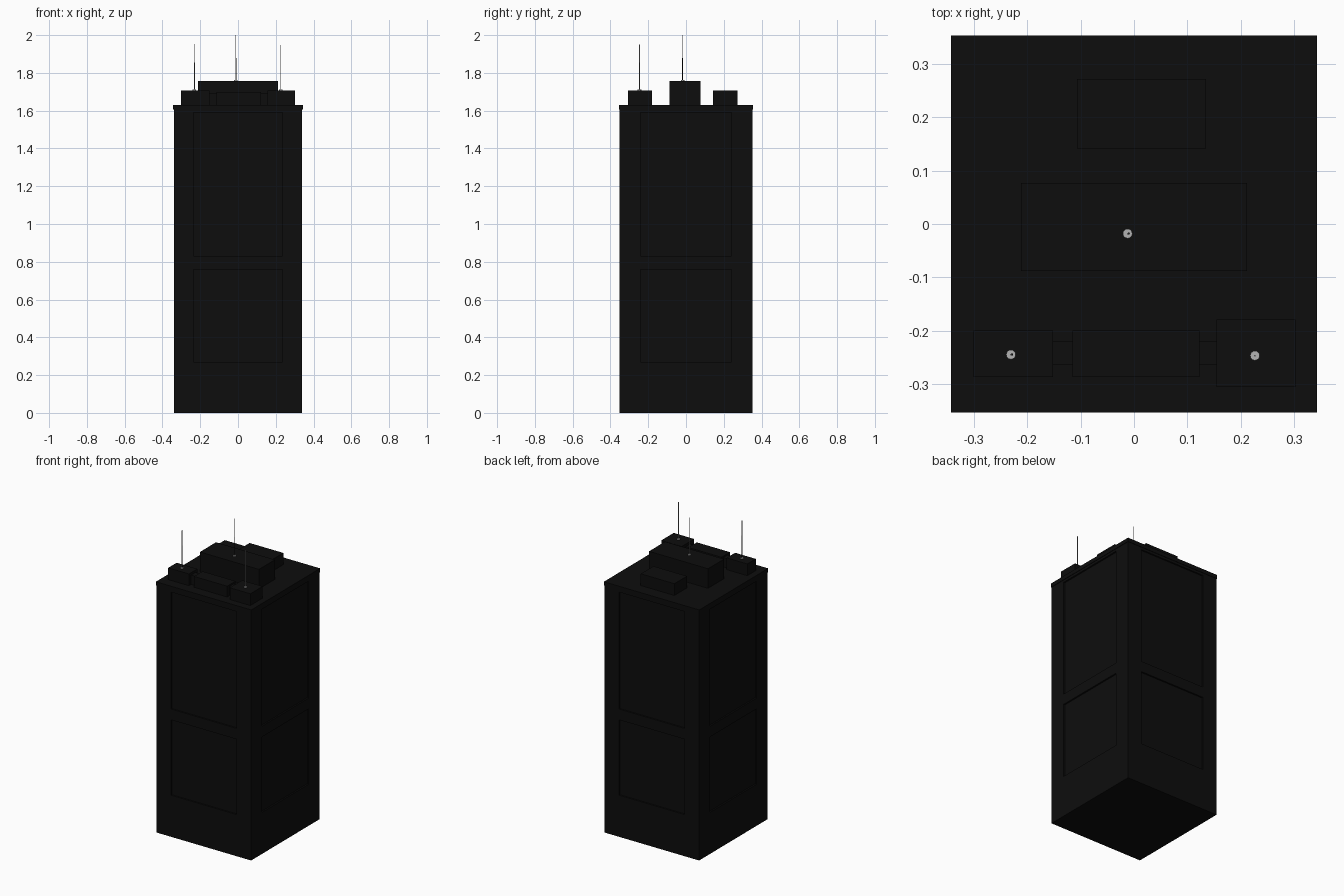
import bpy, bmesh
from mathutils import Matrix, Vector

if "Cube" in bpy.data.objects:
    bpy.data.objects.remove(bpy.data.objects["Cube"])


def material(name, v):
    m = bpy.data.materials.new(name)
    m.diffuse_color = (v, v, v, 1)
    m.use_nodes = True
    m.node_tree.nodes["Principled BSDF"].inputs["Base Color"].default_value = m.diffuse_color
    return m


DARK = material("dark_cladding", 0.004)
STEEL = material("antenna_grey", 0.45)


def add_box(bm, x0, x1, y0, y1, z0, z1):
    c = Vector(((x0 + x1) / 2, (y0 + y1) / 2, (z0 + z1) / 2))
    size = Matrix.Diagonal((x1 - x0, y1 - y0, z1 - z0, 1))
    bmesh.ops.create_cube(bm, size=1, matrix=Matrix.Translation(c) @ size)


def add_rod(bm, x, y, z0, z1, r, sides):
    bmesh.ops.create_cone(bm, cap_ends=True, segments=sides, radius1=r, radius2=r,
                          depth=z1 - z0, matrix=Matrix.Translation((x, y, (z0 + z1) / 2)))


def make(name, bm, mat):
    me = bpy.data.meshes.new(name)
    bm.to_mesh(me)
    bm.free()
    me.materials.append(mat)
    ob = bpy.data.objects.new(name, me)
    bpy.context.collection.objects.link(ob)
    return ob


def box(name, *dims):
    bm = bmesh.new()
    add_box(bm, *dims)
    return make(name, bm, DARK)


# Tower shaft with two shallow recessed window fields on each facade
HX, HY, DEPTH = 0.34, 0.351, 0.01
tower = box("tower_shaft", -HX, HX, -HY, HY, 0, 1.607)
bm = bmesh.new()
for z0, z1 in ((0.27, 0.76), (0.83, 1.59)):
    for s in (-1, 1):
        a, b = sorted((s * (HX - DEPTH), s * (HX + 0.05)))
        add_box(bm, a, b, -0.24, 0.24, z0, z1)
        a, b = sorted((s * (HY - DEPTH), s * (HY + 0.05)))
        add_box(bm, -0.235, 0.235, a, b, z0, z1)
cutter = make("window_cutter", bm, DARK)
cutter.hide_render = True
mod = tower.modifiers.new("window_fields", 'BOOLEAN')
mod.object = cutter
mod.operation = 'DIFFERENCE'
mod.solver = 'EXACT'
bpy.context.view_layer.objects.active = tower
bpy.ops.object.modifier_apply(modifier=mod.name)
bpy.data.objects.remove(cutter)

# Roof slab with slight overhang
ROOF = 1.63
box("roof_slab", -0.343, 0.343, -0.354, 0.354, 1.605, ROOF)

# Rooftop plant rooms: x range, y range, top
for name, x0, x1, y0, y1, top in (
    ("central_plant_room", -0.212, 0.212, -0.088, 0.077, 1.757),
    ("rear_plant_room", -0.107, 0.135, 0.142, 0.272, 1.706),
    ("front_left_plant_room", -0.301, -0.152, -0.287, -0.2, 1.706),
    ("front_middle_plant_room", -0.115, 0.123, -0.287, -0.2, 1.7),
    ("front_right_plant_room", 0.155, 0.303, -0.306, -0.179, 1.706),
    ("left_connecting_duct", -0.155, -0.112, -0.264, -0.22, 1.69),
    ("right_connecting_duct", 0.12, 0.158, -0.264, -0.22, 1.69),
):
    box(name, x0, x1, y0, y1, ROOF - 0.002, top)

# Antennas: base disc, tall thin mast and a shorter sleeve beside it
for name, x, y, base, sleeve, tip in (
    ("centre_antenna", -0.012, -0.018, 1.757, 1.88, 2.0),
    ("left_antenna", -0.231, -0.245, 1.706, 1.855, 1.953),
    ("right_antenna", 0.227, -0.247, 1.706, 0, 1.948),
):
    bm = bmesh.new()
    add_rod(bm, x, y, base - 0.002, base + 0.005, 0.009, 16)
    add_rod(bm, x, y, base, tip, 0.0016, 8)
    make(name, bm, STEEL)
    if sleeve:
        bm = bmesh.new()
        add_rod(bm, x + 0.002, y, base, sleeve, 0.0022, 8)
        make(name + "_sleeve", bm, DARK)
